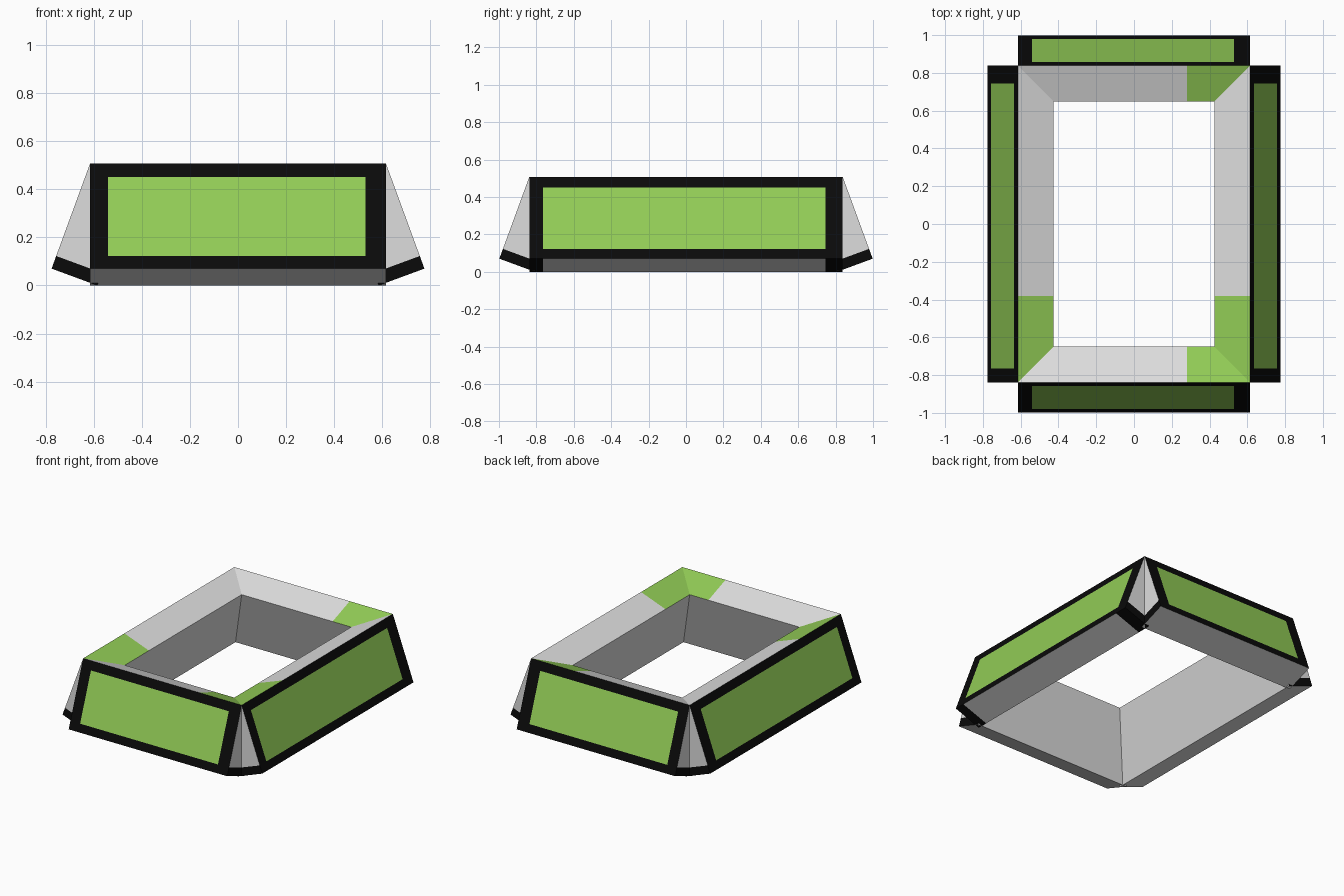
import bpy, bmesh
from mathutils import Vector, Matrix

if "Cube" in bpy.data.objects:
    bpy.data.objects.remove(bpy.data.objects["Cube"])


def material(name, rgb):
    m = bpy.data.materials.new(name)
    m.diffuse_color = (*rgb, 1)
    m.use_nodes = True
    m.node_tree.nodes["Principled BSDF"].inputs["Base Color"].default_value = m.diffuse_color
    return m


MATS = [material("light_grey", (0.73, 0.73, 0.73)),
        material("black", (0.003, 0.003, 0.003)),
        material("leaf_green", (0.287, 0.604, 0.093))]
GREY, BLACK, GREEN = 0, 1, 2

DROP = (0.16, -0.437)    # outer face: outward and down from the top edge
THICK = (-0.19, -0.07)   # thickness: inward and down from the top edge
TOP = 0.507
S0, S1 = 0.13, 0.88      # green panel limits down the outer face


def slanted_wall(name, along, out, half, dist, panel, patch, black_ends=False):
    """Tilted slab; local x = length, y = 0..1 down the face, z = 0..1 through."""
    bm = bmesh.new()
    bmesh.ops.create_cube(bm, size=1, matrix=Matrix.Translation((0, .5, .5))
                          @ Matrix.Diagonal((2 * half, 1, 1, 1)))
    # cut lines for the panel border, cap band and top patch
    cuts = [((u, 0, 0), (1, 0, 0)) for u in (*panel, patch[1])]
    cuts += [((0, s, 0), (0, 1, 0)) for s in (S0, S1)]
    for co, no in cuts:
        bmesh.ops.bisect_plane(bm, geom=bm.verts[:] + bm.edges[:] + bm.faces[:],
                               plane_co=co, plane_no=no)
    # colour by side and position
    for f in bm.faces:
        u, s, t = f.calc_center_median()
        inside = panel[0] < u < panel[1]
        if t < 1e-4:                                   # outer face
            f.material_index = GREEN if inside and S0 < s < S1 else BLACK
        elif s < 1e-4:                                 # top face
            f.material_index = GREEN if (u - patch[1]) * patch[0] > 0 else GREY
        elif s > 1 - 1e-4:                             # underside
            f.material_index = BLACK if black_ends and not inside else GREY
        elif abs(u) > half - 1e-4:                     # end caps
            f.material_index = BLACK if s > S1 else GREY
    # tilt into place
    along, out, up = Vector(along), Vector(out), Vector((0, 0, 1))
    for v in bm.verts:
        u, s, t = v.co
        v.co = (along * u + out * (dist + s * DROP[0] + t * THICK[0])
                + up * (TOP + s * DROP[1] + t * THICK[1]))
    bmesh.ops.recalc_face_normals(bm, faces=bm.faces[:])
    me = bpy.data.meshes.new(name)
    bm.to_mesh(me)
    bm.free()
    for m in MATS:
        me.materials.append(m)
    bpy.context.collection.objects.link(bpy.data.objects.new(name, me))


X, Y = 0.615, 0.838
for sign, fb, lr in ((-1, "front_wall", "left_wall"), (1, "back_wall", "right_wall")):
    slanted_wall(fb, (1, 0, 0), (0, sign, 0), X, Y, (-0.54, 0.53), (1, 0.28))
    slanted_wall(lr, (0, 1, 0), (sign, 0, 0), Y, X, (-0.765, 0.745), (-1, -0.38),
                 black_ends=sign > 0)
